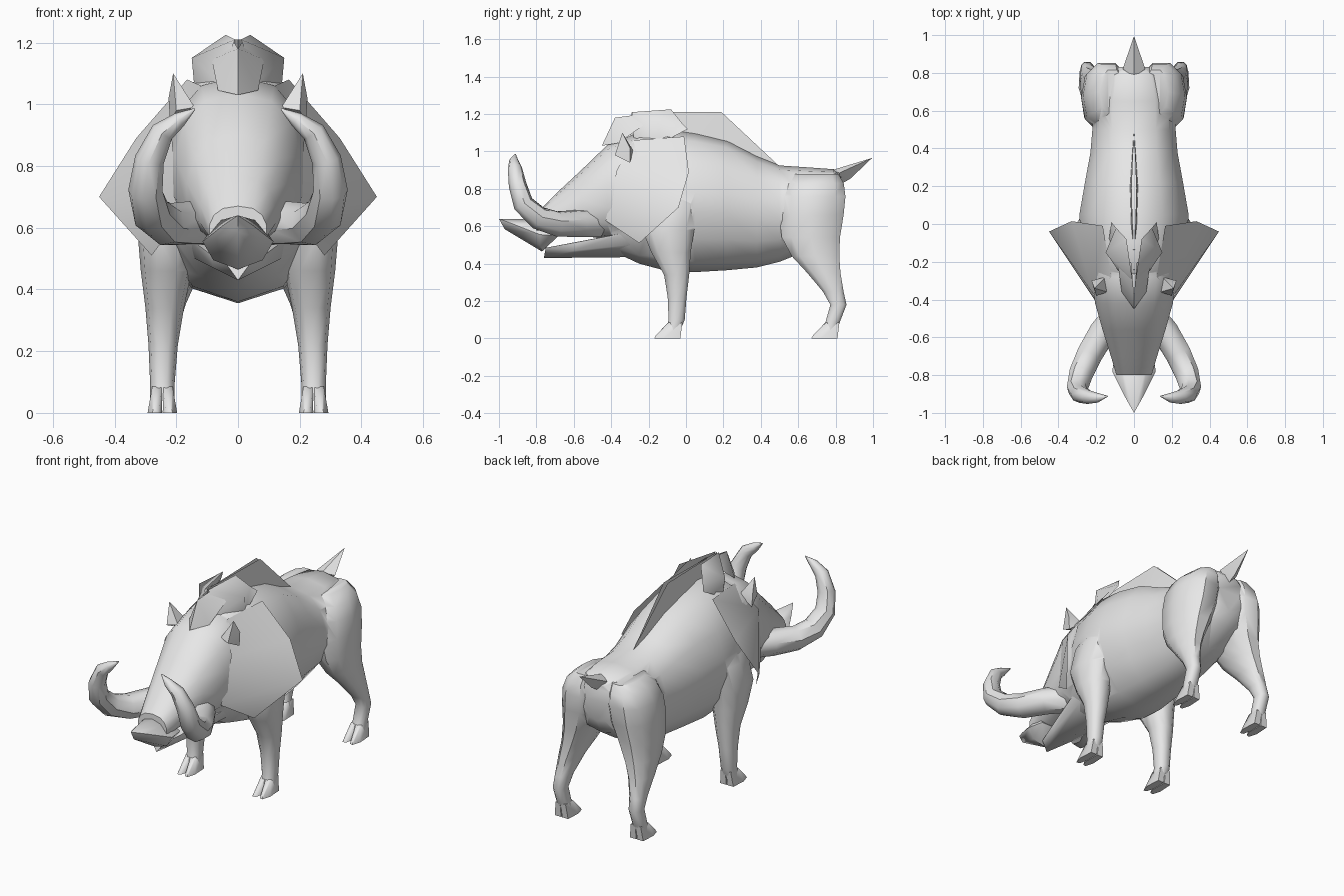
import bpy, bmesh, math
from mathutils import Vector

hide = bpy.data.materials.new("grey hide")
hide.diffuse_color = (0.8, 0.8, 0.8, 1)


def shade(ob, angle):
    bpy.ops.object.select_all(action='DESELECT')
    ob.select_set(True)
    bpy.context.view_layer.objects.active = ob
    bpy.ops.object.shade_smooth_by_angle(angle=math.radians(angle))


def finish(name, bm, mirror=False, angle=45):
    """Turn a bmesh into a shaded object, optionally mirrored across x = 0."""
    bmesh.ops.recalc_face_normals(bm, faces=bm.faces[:])
    me = bpy.data.meshes.new(name)
    bm.to_mesh(me)
    bm.free()
    me.materials.append(hide)
    ob = bpy.data.objects.new(name, me)
    bpy.context.collection.objects.link(ob)
    if mirror:
        ob.modifiers.new("Mirror", 'MIRROR').use_mirror_merge = False
    shade(ob, angle)
    return ob


def loft(name, rings, mirror=False):
    """Skin a list of point rings and cap both ends."""
    bm = bmesh.new()
    loops = [[bm.verts.new(p) for p in r] for r in rings]
    n = len(loops[0])
    for a, b in zip(loops, loops[1:]):
        for i in range(n):
            j = (i + 1) % n
            bm.faces.new((a[i], a[j], b[j], b[i]))
    bm.faces.new(loops[0])
    bm.faces.new(loops[-1])
    return finish(name, bm, mirror)


def hull(name, points, mirror=False, angle=35):
    bm = bmesh.new()
    for p in points:
        bm.verts.new(p)
    res = bmesh.ops.convex_hull(bm, input=bm.verts[:])
    junk = [g for g in res["geom_interior"] if isinstance(g, bmesh.types.BMVert)]
    bmesh.ops.delete(bm, geom=junk, context='VERTS')
    return finish(name, bm, mirror, angle)


def sheet(name, points, faces, angle=30):
    bm = bmesh.new()
    vs = [bm.verts.new(p) for p in points]
    for f in faces:
        bm.faces.new([vs[i] for i in f])
    return finish(name, bm, True, angle)


def spow(v, e):
    return math.copysign(abs(v) ** e, v)


def upright(y, w, z0, z1, mid=0.5, keel=0.9, roof=0.9, n=14):
    """Cross-section facing along y; higher keel or roof sharpens the bottom or top."""
    zm = z0 + (z1 - z0) * mid
    pts = []
    for i in range(n):
        a = math.tau * (i + 0.5) / n
        c, s = math.cos(a), math.sin(a)
        z = zm + (spow(s, roof) * (z1 - zm) if s > 0 else spow(s, keel) * (zm - z0))
        pts.append((w * spow(c, 0.8), y, z))
    return pts


def flat(z, x0, x1, y0, y1, n=10):
    """Oval cross-section lying at height z."""
    return [((x0 + x1) / 2 + (x1 - x0) / 2 * spow(math.cos(math.tau * i / n), 0.85),
             (y0 + y1) / 2 + (y1 - y0) / 2 * spow(math.sin(math.tau * i / n), 0.85), z)
            for i in range(n)]


# Trunk
body = loft("body", [upright(*r) for r in [
    (0.83, 0.10, 0.64, 0.87, 0.5, 1.2, 0.9), (0.79, 0.18, 0.56, 0.905, 0.5, 1.2, 0.9),
    (0.65, 0.22, 0.47, 0.915, 0.5, 1.2, 0.9), (0.50, 0.225, 0.41, 0.925, 0.5, 1.3, 0.9),
    (0.38, 0.235, 0.38, 0.975, 0.5, 1.35, 1.0), (0.22, 0.265, 0.365, 1.06, 0.5, 1.35, 1.15),
    (0.05, 0.295, 0.355, 1.10, 0.5, 1.35, 1.3), (-0.10, 0.285, 0.36, 1.12, 0.5, 1.35, 1.3),
    (-0.25, 0.245, 0.40, 1.10, 0.5, 1.3, 1.2), (-0.40, 0.16, 0.47, 0.98)]])

# Head tapering to the muzzle
head = loft("head", [upright(*r) for r in [
    (-0.18, 0.22, 0.50, 1.07, 0.5, 0.9, 1.1), (-0.28, 0.23, 0.50, 1.09, 0.5, 0.9, 1.0),
    (-0.42, 0.21, 0.53, 1.035, 0.45), (-0.56, 0.17, 0.55, 0.90, 0.4),
    (-0.70, 0.125, 0.55, 0.77, 0.4), (-0.80, 0.095, 0.53, 0.67, 0.4)]])

# Front legs
front = loft("front_legs", [flat(*r) for r in [
    (0.04, 0.205, 0.285, -0.11, -0.03), (0.10, 0.205, 0.285, -0.095, -0.005),
    (0.22, 0.195, 0.29, -0.10, 0.005), (0.34, 0.175, 0.30, -0.12, 0.02),
    (0.46, 0.15, 0.315, -0.19, 0.03), (0.58, 0.13, 0.325, -0.24, 0.05),
    (0.72, 0.12, 0.305, -0.22, 0.08), (0.86, 0.10, 0.23, -0.16, 0.05)]], True)

# Hind legs with haunch and hock
hind = loft("hind_legs", [flat(*r) for r in [
    (0.04, 0.205, 0.285, 0.73, 0.81), (0.09, 0.21, 0.285, 0.745, 0.825),
    (0.18, 0.21, 0.285, 0.77, 0.86), (0.25, 0.20, 0.285, 0.73, 0.845),
    (0.35, 0.17, 0.285, 0.645, 0.83), (0.44, 0.13, 0.28, 0.56, 0.825),
    (0.54, 0.08, 0.28, 0.505, 0.83), (0.66, 0.03, 0.28, 0.49, 0.85),
    (0.76, 0.02, 0.27, 0.50, 0.86), (0.83, 0.03, 0.24, 0.53, 0.85),
    (0.88, 0.05, 0.18, 0.58, 0.82)]], True)

# Weld the head and legs into the trunk
for part in (head, front, hind):
    mod = body.modifiers.new("Weld", 'BOOLEAN')
    mod.operation, mod.solver, mod.object = 'UNION', 'EXACT', part
welded = bpy.data.meshes.new_from_object(
    body.evaluated_get(bpy.context.evaluated_depsgraph_get()))
body.modifiers.clear()
body.data = welded
for part in (head, front, hind):
    bpy.data.objects.remove(part)
shade(body, 60)

# Upturned wedge snout
hull("snout", [(0, -1.0, 0.64), (0, -0.97, 0.585), (0, -0.77, 0.465), (0, -0.76, 0.64)]
     + [(s * x, y, z) for s in (-1, 1) for x, y, z in
        [(0.045, -0.92, 0.61), (0.115, -0.78, 0.555), (0.08, -0.78, 0.495),
         (0.10, -0.68, 0.55), (0.07, -0.74, 0.62)]], False, 50)

# Lower jaw running back into the throat
hull("jaw", [(0, -0.76, 0.43), (0, -0.28, 0.435)]
     + [(s * x, y, z) for s in (-1, 1) for x, y, z in
        [(0.04, -0.75, 0.485), (0.08, -0.6, 0.47), (0.09, -0.58, 0.515),
         (0.14, -0.30, 0.50), (0.165, -0.30, 0.57)]], False, 50)

# Tusks, swept along a curling path from the side of the muzzle
path = [Vector(p) for p in [
    (0.08, -0.47, 0.615), (0.165, -0.57, 0.615), (0.235, -0.69, 0.612), (0.28, -0.79, 0.645),
    (0.30, -0.87, 0.72), (0.287, -0.90, 0.82), (0.245, -0.915, 0.91),
    (0.19, -0.92, 0.95), (0.14, -0.912, 0.985)]]
radii = [0.075, 0.075, 0.07, 0.064, 0.056, 0.048, 0.038, 0.025, 0.003]
rings = []
for i, (p, r) in enumerate(zip(path, radii)):
    t = (path[min(i + 1, len(path) - 1)] - path[max(i - 1, 0)]).normalized()
    u = t.cross(Vector((1, 0, 0.25))).normalized()
    v = t.cross(u)
    rings.append([p + r * (math.cos(k * math.tau / 8) * u + math.sin(k * math.tau / 8) * v)
                  for k in range(8)])
loft("tusks", rings, True)

# Cloven hooves: two toes on each foot
for label, y in (("front", 0.0), ("hind", 0.84)):
    for side, x, d in (("inner", 0.197, 1), ("outer", 0.293, -1)):
        hull(f"{label}_{side}_toe",
             [(x + d * dx, y + dy, z) for dx, dy, z in
              [(0.0, -0.12, 0), (0.015, -0.17, 0), (0.035, -0.165, 0), (0.047, -0.12, 0),
               (0.02, -0.16, 0.018), (0.015, -0.09, 0.085), (0.045, -0.095, 0.085),
               (0.015, -0.02, 0.085), (0.045, -0.02, 0.085), (0.005, -0.03, 0),
               (0.045, -0.03, 0)]], True, 60)

# Ears
hull("ears", [(0.21, -0.34, 1.10), (0.14, -0.36, 0.99), (0.22, -0.30, 0.94),
              (0.20, -0.38, 0.98), (0.15, -0.28, 1.0), (0.225, -0.30, 1.02)], True)

# Cheek ruffs flaring out from the face over the shoulders
sheet("cheek_ruff", [(0.19, -0.43, 0.63), (0.28, -0.25, 0.51), (0.45, -0.04, 0.70),
                     (0.33, 0.015, 0.89), (0.165, -0.01, 1.08), (0.215, -0.37, 0.90),
                     (0.12, -0.28, 1.06)],
      [(0, 1, 2), (0, 2, 5), (5, 2, 3), (5, 3, 4), (5, 4, 6)], 180)

# Tufts on the crown
sheet("crown_tuft", [(0, -0.45, 1.03), (0.065, -0.36, 1.045), (0.085, -0.22, 1.145),
                     (0.015, -0.20, 1.205), (0, -0.38, 1.18)],
      [(0, 1, 4), (1, 2, 4), (2, 3, 4)], 180)
sheet("nape_tuft", [(0.06, -0.28, 1.07), (0.15, -0.15, 1.15), (0.12, 0.01, 1.12),
                    (0.04, -0.08, 1.225), (0.01, -0.29, 1.21), (0.14, -0.14, 1.04),
                    (0.095, -0.02, 1.15)],
      [(0, 1, 4), (1, 6, 3, 4), (0, 5, 1), (5, 6, 1), (5, 2, 6)], 180)

# Thin bristle crest along the spine
sheet("spine_crest", [(0.0, -0.30, 1.05), (0.0, -0.29, 1.21), (0.012, 0.19, 1.21),
                      (0.0, 0.50, 0.92), (0.022, 0.20, 1.04), (0.015, -0.05, 1.08)],
      [(0, 1, 2, 5), (5, 2, 4), (4, 2, 3)])

# Pointed tail
hull("tail", [(0, 0.995, 0.965), (0, 0.78, 0.90), (0, 0.88, 0.855), (0, 0.82, 0.82),
              (0.06, 0.82, 0.885), (-0.06, 0.82, 0.885)])
